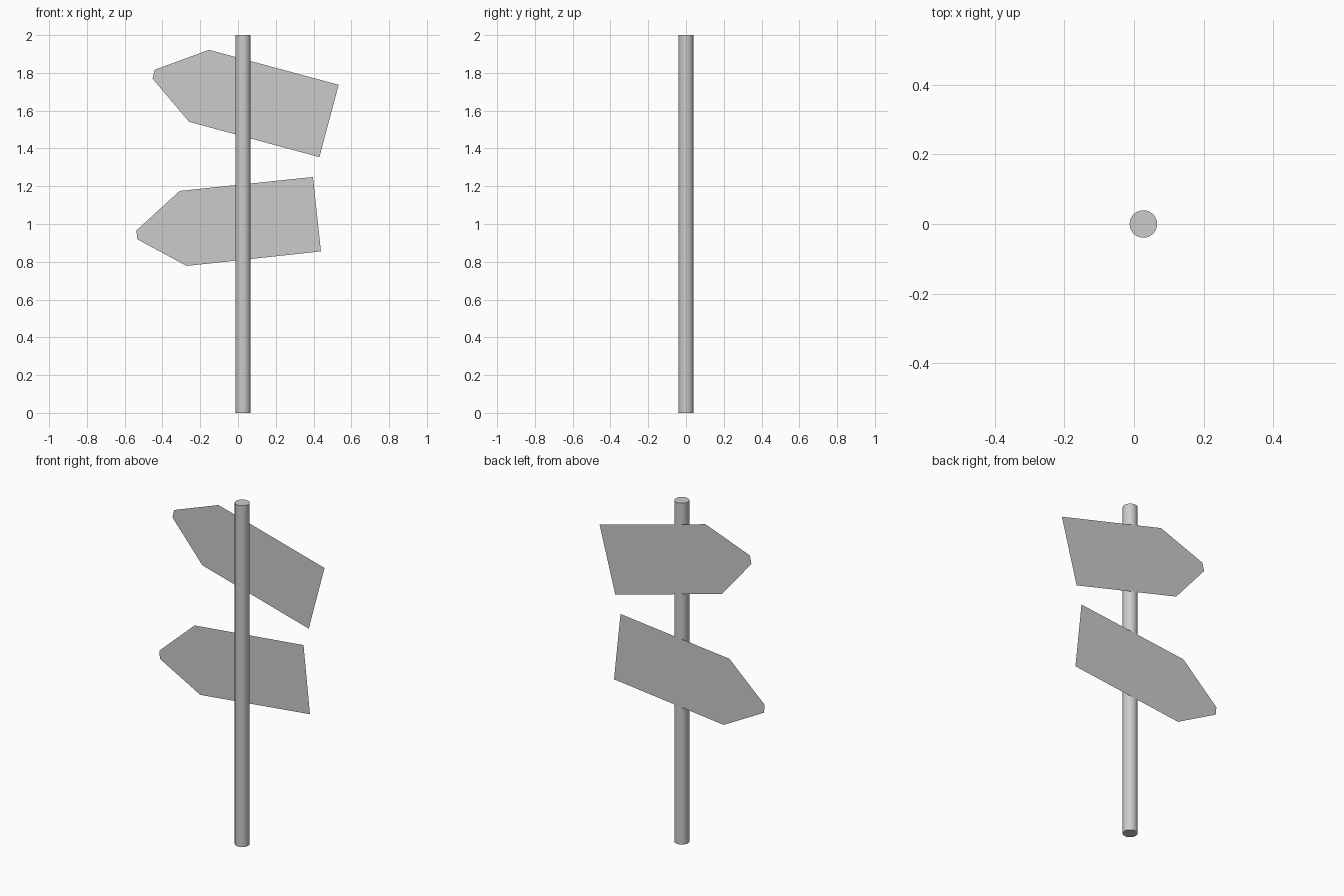
import bpy

if "Cube" in bpy.data.objects:
    bpy.data.objects.remove(bpy.data.objects["Cube"])

POLE_X, POLE_R = 0.027, 0.0395

# Round post
bpy.ops.mesh.primitive_cylinder_add(vertices=32, radius=POLE_R, depth=2.0,
                                    location=(POLE_X, 0, 1.0))
post = bpy.context.object
post.name = "post"
bpy.ops.object.shade_smooth_by_angle()


def sign_board(name, outline):
    """Flat pointed board touching the back of the post, facing +y."""
    mesh = bpy.data.meshes.new(name)
    mesh.from_pydata([(x, POLE_R, z) for x, z in outline], [],
                     [range(len(outline))])
    board = bpy.data.objects.new(name, mesh)
    bpy.context.collection.objects.link(board)
    return board


# Arrow boards with blunt tips (x, z), each tilted its own way
sign_board("upper_sign", [(-0.442, 1.816), (-0.154, 1.922), (0.533, 1.737),
                          (0.431, 1.354), (-0.259, 1.541), (-0.452, 1.769)])
sign_board("lower_sign", [(-0.538, 0.966), (-0.309, 1.175), (0.397, 1.249),
                          (0.439, 0.855), (-0.272, 0.778), (-0.533, 0.919)])
